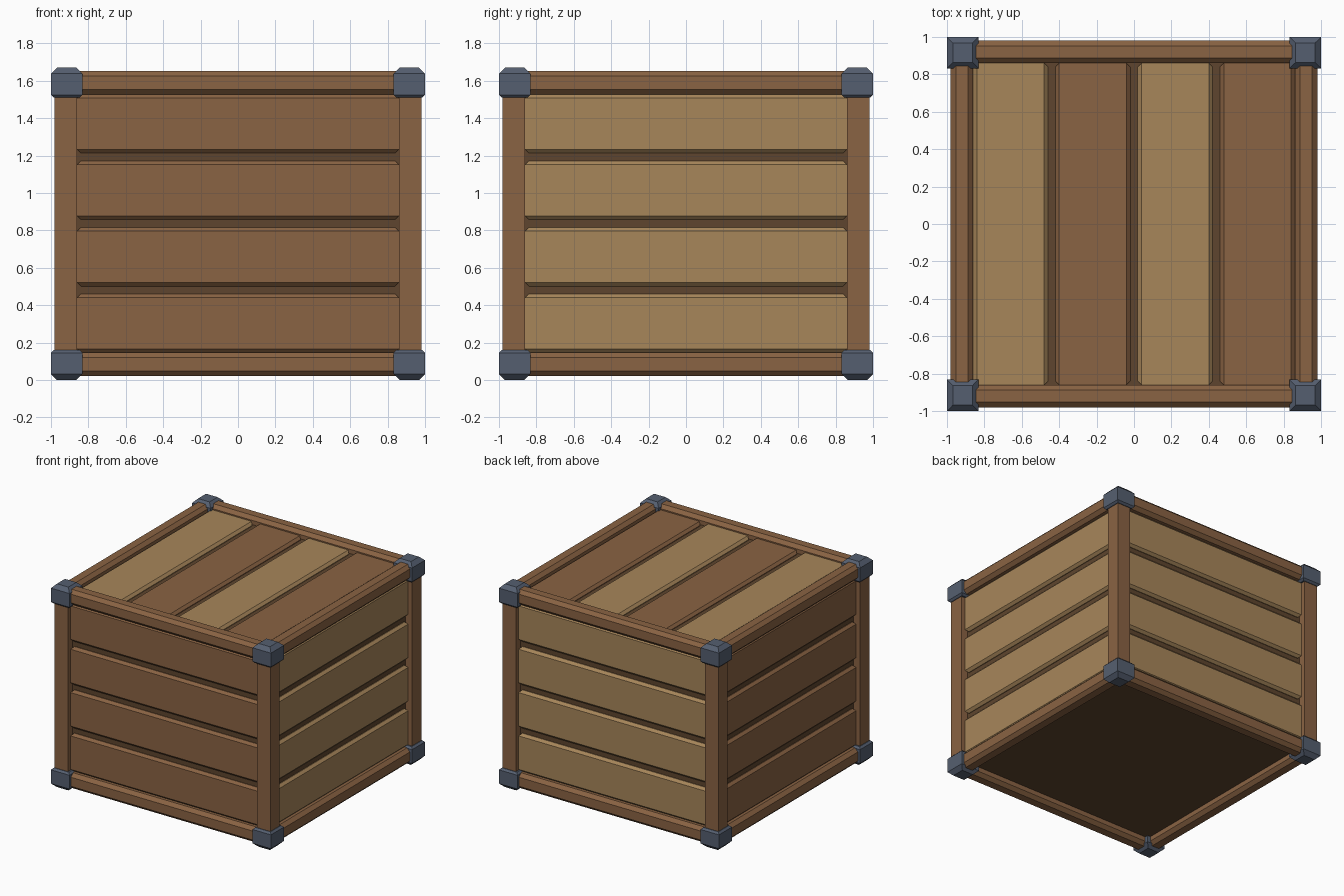
import bpy, bmesh

if "Cube" in bpy.data.objects:
    bpy.data.objects.remove(bpy.data.objects["Cube"])


def material(name, r, g, b):
    def lin(c):
        c /= 255
        return c / 12.92 if c <= 0.04045 else ((c + 0.055) / 1.055) ** 2.4
    m = bpy.data.materials.new(name)
    m.diffuse_color = (lin(r), lin(g), lin(b), 1)
    m.use_nodes = True
    m.node_tree.nodes["Principled BSDF"].inputs["Base Color"].default_value = m.diffuse_color
    return m


BROWN = material("brown_wood", 138, 99, 67)
TAN = material("tan_wood", 167, 134, 90)
DARK = material("dark_wood", 94, 69, 46)
METAL = material("blue_grey_metal", 85, 95, 112)


def block(name, mat, lo, hi, axis=2, c0=0.0, c1=0.0):
    """Box from lo to hi whose two ends along one axis are chamfered by c0 and c1."""
    u, v = [a for a in range(3) if a != axis]
    rings = [(lo[axis], c0)]
    if c0:
        rings.append((lo[axis] + c0, 0))
    if c1:
        rings.append((hi[axis] - c1, 0))
    rings.append((hi[axis], c1))
    bm = bmesh.new()
    loops = []
    for pos, inset in rings:
        loop = []
        for su, sv in ((0, 0), (1, 0), (1, 1), (0, 1)):
            co = [0, 0, 0]
            co[axis] = pos
            co[u] = hi[u] - inset if su else lo[u] + inset
            co[v] = hi[v] - inset if sv else lo[v] + inset
            loop.append(bm.verts.new(co))
        loops.append(loop)
    for a, b in zip(loops, loops[1:]):
        for i in range(4):
            j = (i + 1) % 4
            bm.faces.new((a[i], a[j], b[j], b[i]))
    bm.faces.new(loops[0])
    bm.faces.new(loops[-1])
    bmesh.ops.recalc_face_normals(bm, faces=bm.faces)
    me = bpy.data.meshes.new(name)
    bm.to_mesh(me)
    bm.free()
    me.materials.append(mat)
    ob = bpy.data.objects.new(name, me)
    bpy.context.collection.objects.link(ob)
    return ob


def span(s, a, b):
    """Range a..b on the positive or negative side."""
    return (a, b) if s > 0 else (-b, -a)


TOP = 1.67
IN, OUT = 0.86, 0.98      # inner and outer faces of the frame
FACE, CORE = 0.945, 0.92  # plank faces and the core behind them

# Dark inner box seen through the gaps and from below
block("core", DARK, (-CORE, -CORE, 0.085), (CORE, CORE, 1.59))

for sx in (-1, 1):
    for sy in (-1, 1):
        # Corner posts
        x0, x1 = span(sx, IN, OUT)
        y0, y1 = span(sy, IN, OUT)
        block("post", BROWN, (x0, y0, 0.08), (x1, y1, 1.59))
        # Metal corner caps
        x0, x1 = span(sx, 0.832, 1.0)
        y0, y1 = span(sy, 0.832, 1.0)
        block("lower_cap", METAL, (x0, y0, 0), (x1, y1, 0.16), 2, 0.032, 0.015)
        block("upper_cap", METAL, (x0, y0, TOP - 0.16), (x1, y1, TOP), 2, 0.015, 0.032)

# Horizontal frame rails
for s in (-1, 1):
    a, b = span(s, IN, OUT)
    for z0, z1 in ((0.02, 0.148), (1.527, 1.652)):
        block("cross_rail", BROWN, (-0.93, a, z0), (0.93, b, z1), 2, 0.027, 0.027)
        block("side_rail", BROWN, (a, -0.93, z0), (b, 0.93, z1), 2, 0.027, 0.027)

# Wall planks: brown on the front and left, tan on the back and right
for i in range(4):
    z0 = 0.145 + 0.356 * i
    z1 = z0 + 0.315
    for s, mat in ((-1, BROWN), (1, TAN)):
        a, b = span(s, 0.88, FACE)
        block("wall_plank", mat, (-IN, a, z0), (IN, b, z1), 2, 0.02, 0.02)
        block("wall_plank", mat, (a, -IN, z0), (b, IN, z1), 2, 0.02, 0.02)

# Lid planks in alternating colours
for i in range(4):
    xc = -0.66 + 0.44 * i
    block("lid_plank", BROWN if i % 2 else TAN,
          (xc - 0.2, -IN, 1.55), (xc + 0.2, IN, 1.615), 0, 0.02, 0.02)
